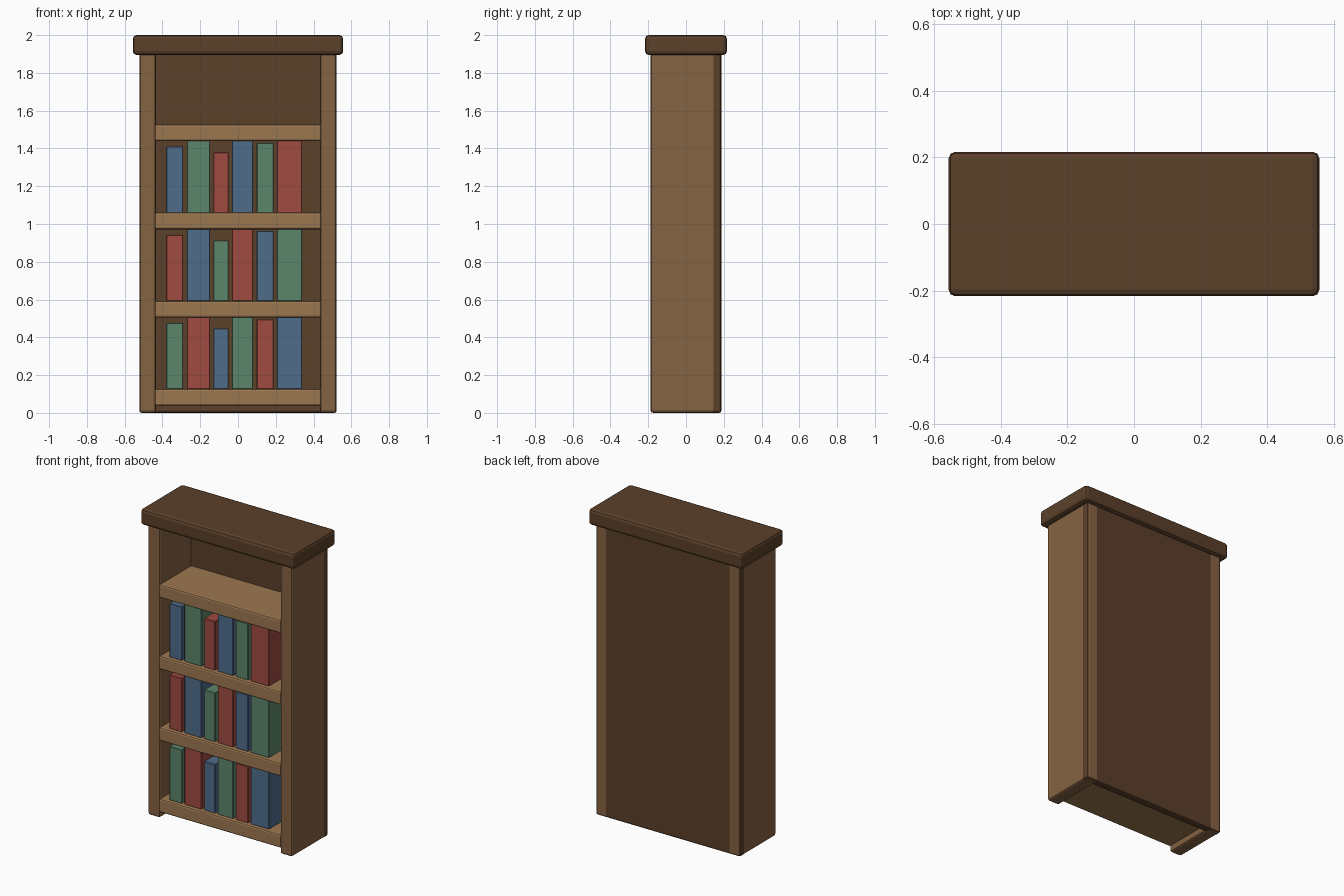
import bpy
from mathutils import Vector

if "Cube" in bpy.data.objects:
    bpy.data.objects.remove(bpy.data.objects["Cube"])


def material(name, rgb):
    m = bpy.data.materials.new(name)
    m.diffuse_color = (*rgb, 1.0)
    m.use_nodes = True
    m.node_tree.nodes["Principled BSDF"].inputs["Base Color"].default_value = m.diffuse_color
    return m


DARK = material("dark_wood", (0.105, 0.051, 0.023))
MID = material("mid_wood", (0.24, 0.125, 0.055))
LIGHT = material("light_wood", (0.33, 0.185, 0.08))
BOOKS = {
    "G": material("green_cover", (0.107, 0.24, 0.15)),
    "R": material("red_cover", (0.35, 0.07, 0.053)),
    "B": material("blue_cover", (0.08, 0.15, 0.26)),
}


def box(name, lo, hi, mat, bevel=0.0, segments=2):
    """Box between two corners, with optional rounded edges."""
    lo, hi = Vector(lo), Vector(hi)
    bpy.ops.mesh.primitive_cube_add(size=1, location=(lo + hi) / 2)
    ob = bpy.context.object
    ob.name = name
    ob.scale = hi - lo
    bpy.ops.object.transform_apply(location=False, rotation=False, scale=True)
    ob.data.materials.append(mat)
    if bevel:
        mod = ob.modifiers.new("rounded_edges", "BEVEL")
        mod.width = bevel
        mod.segments = segments
    return ob


# Side panels
for side, x0, x1 in (("left", -0.521, -0.434), ("right", 0.434, 0.521)):
    box(f"{side}_side_panel", (x0, -0.188, 0), (x1, 0.188, 1.91), MID, 0.014)

# Back panel across the full width
box("back_panel", (-0.522, 0.135, 0), (0.522, 0.187, 1.91), DARK, 0.012)

# Top slab
box("top_slab", (-0.557, -0.217, 1.895), (0.557, 0.217, 2.0), DARK, 0.02)

# Shelves, evenly spaced
shelf_h, first, pitch = 0.088, 0.038, 0.467
for i in range(4):
    z = first + i * pitch
    box(f"shelf_{i + 1}", (-0.441, -0.188, z), (0.441, 0.186, z + shelf_h), LIGHT, 0.01)

# Books: left edge, right edge, height; tall ones reach the shelf above
sizes = [(-0.38, -0.29, 0.35), (-0.271, -0.147, 0.39), (-0.129, -0.049, 0.32),
         (-0.031, 0.08, 0.39), (0.099, 0.189, 0.369), (0.207, 0.34, 0.39)]
for row, colours in enumerate(("GRBGRB", "RBGRBG", "BGRBGR")):
    z = first + row * pitch + shelf_h
    for n, ((x0, x1, h), c) in enumerate(zip(sizes, colours)):
        box(f"book_{row + 1}_{n + 1}", (x0, -0.166, z - 0.001), (x1, 0.12, z + h),
            BOOKS[c], 0.003, 1)
